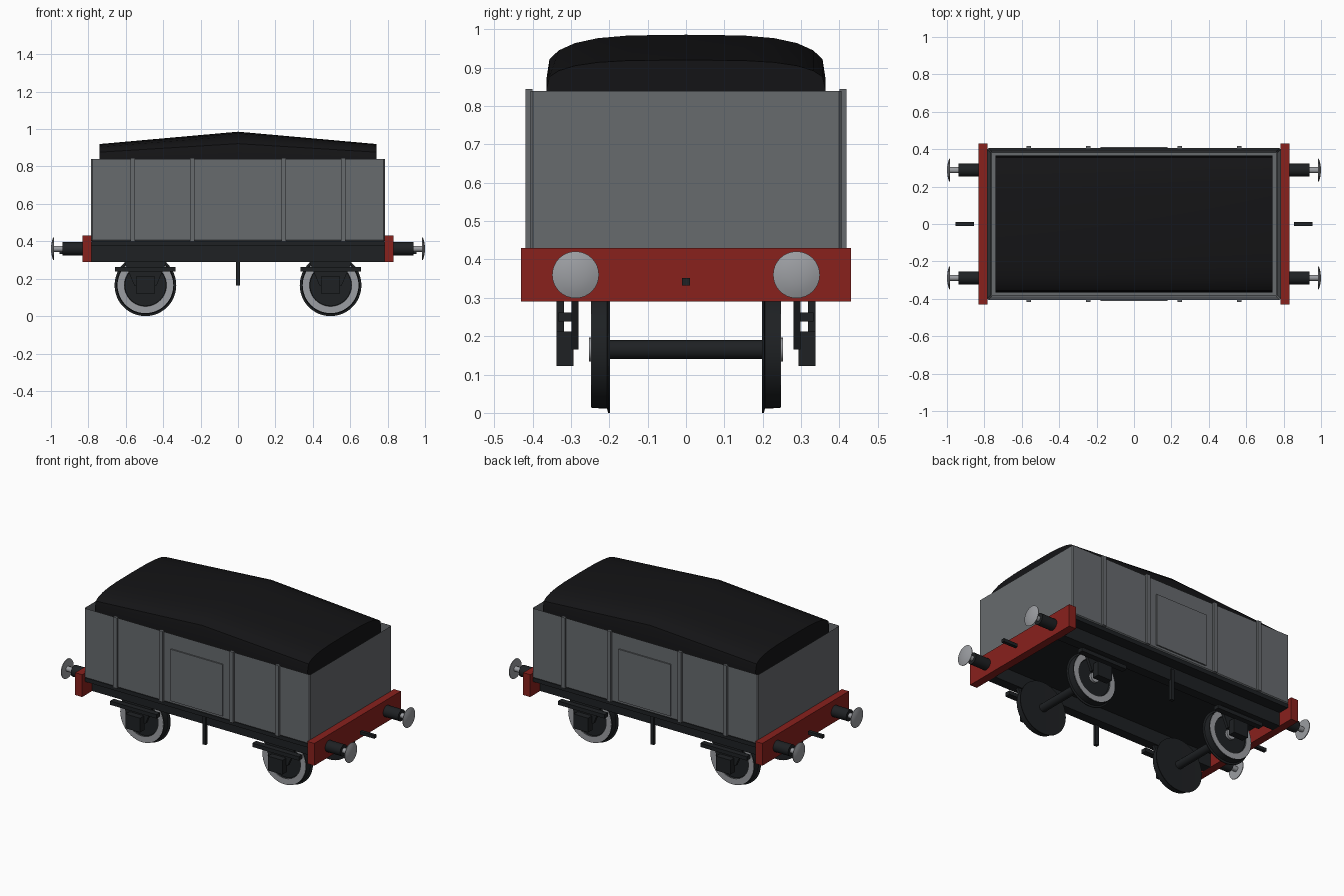
import bpy, bmesh, math
from mathutils import Matrix

if "Cube" in bpy.data.objects:
    bpy.data.objects.remove(bpy.data.objects["Cube"])


def material(name, rgb):
    m = bpy.data.materials.new(name)
    m.diffuse_color = (*rgb, 1)
    m.use_nodes = True
    m.node_tree.nodes["Principled BSDF"].inputs["Base Color"].default_value = m.diffuse_color
    return m


GREY = material("wagon_grey", (0.135, 0.145, 0.155))
RED = material("beam_red", (0.25, 0.015, 0.012))
BLACK = material("frame_black", (0.013, 0.015, 0.017))
COAL = material("coal_black", (0.007, 0.007, 0.008))
STEEL = material("steel", (0.33, 0.34, 0.36))


def finish(name, bm, mat, smooth=False):
    bmesh.ops.recalc_face_normals(bm, faces=bm.faces)
    me = bpy.data.meshes.new(name)
    bm.to_mesh(me)
    bm.free()
    ob = bpy.data.objects.new(name, me)
    bpy.context.collection.objects.link(ob)
    me.materials.append(mat)
    if smooth:
        bpy.ops.object.select_all(action='DESELECT')
        ob.select_set(True)
        bpy.context.view_layer.objects.active = ob
        bpy.ops.object.shade_smooth_by_angle(angle=math.radians(35))
    return ob


def box(name, x, y, z, mat):
    """Box from (min, max) pairs, in either order."""
    bm = bmesh.new()
    size = [abs(b - a) for a, b in (x, y, z)]
    mid = [(a + b) / 2 for a, b in (x, y, z)]
    bmesh.ops.create_cube(bm, size=1, matrix=Matrix.Translation(mid) @ Matrix.Diagonal((*size, 1)))
    return finish(name, bm, mat)


def lathe(name, profile, loc, axis, sign, mat, n=40, closed=False):
    """Spin (radius, distance) points about the x or y axis."""
    bm = bmesh.new()
    pts = [bm.verts.new((r, 0, d)) for r, d in profile]
    for a, b in zip(pts, pts[1:]):
        bm.edges.new((a, b))
    if closed:
        bm.edges.new((pts[-1], pts[0]))
    bmesh.ops.spin(bm, geom=bm.verts[:] + bm.edges[:], cent=(0, 0, 0), axis=(0, 0, 1),
                   angle=2 * math.pi, steps=n, use_duplicate=False)
    bmesh.ops.remove_doubles(bm, verts=bm.verts, dist=1e-5)
    turn = Matrix.Rotation(sign * math.pi / 2, 4, 'Y') if axis == 'x' else \
        Matrix.Rotation(-sign * math.pi / 2, 4, 'X')
    bm.transform(Matrix.Translation(loc) @ turn)
    return finish(name, bm, mat, True)


# Open-topped body: inset the top and push it down
bm = bmesh.new()
bmesh.ops.create_cube(bm, size=1, matrix=Matrix.Translation((0, 0, 0.6225)) @ Matrix.Diagonal((1.57, 0.81, 0.445, 1)))
top = max(bm.faces, key=lambda f: f.calc_center_median().z)
bmesh.ops.inset_region(bm, faces=[top], thickness=0.025)
bmesh.ops.translate(bm, verts=top.verts, vec=(0, 0, -0.40))
body = finish("wagon_body", bm, GREY)
bev = body.modifiers.new("edge_bevel", 'BEVEL')
bev.width, bev.segments = 0.006, 1

# Coal load: half section mirrored, lofted over three stations with a peak in the middle
half = [(0.365, 0), (0.364, 0.09), (0.356, 0.142), (0.332, 0.165), (0.29, 0.184), (0.23, 0.197), (0.15, 0.204)]
section = half + [(0, 0.206)] + [(-y, h) for y, h in reversed(half)]
bm = bmesh.new()
rings = [[bm.verts.new((x, y, 0.78 + h * k)) for y, h in section]
         for x, k in ((-0.74, 0.68), (0, 1), (0.74, 0.68))]
for a, b in zip(rings, rings[1:]):
    for i in range(len(section)):
        j = (i + 1) % len(section)
        bm.faces.new((a[i], a[j], b[j], b[i]))
bm.faces.new(rings[0])
bm.faces.new(rings[-1])
finish("coal_load", bm, COAL, True)

# Floor under the body
box("floor", (-0.785, 0.785), (-0.40, 0.40), (0.375, 0.40), BLACK)

for s in (-1, 1):
    # Side ribs and door
    for x in (-0.563, -0.245, 0.245, 0.563):
        box("side_rib", (x - 0.0125, x + 0.0125), (s * 0.40, s * 0.418), (0.40, 0.845), GREY)
    box("side_door", (-0.18, 0.18), (s * 0.40, s * 0.413), (0.42, 0.745), GREY)
    # Frame side and brake post
    box("frame_side", (-0.785, 0.785), (s * 0.27, s * 0.33), (0.29, 0.38), BLACK)
    box("brake_post", (-0.012, 0.012), (s * 0.318, s * 0.338), (0.165, 0.36), BLACK)
    # End beam and coupling bar
    box("end_beam", (s * 0.783, s * 0.832), (-0.43, 0.43), (0.29, 0.43), RED)
    box("coupling_bar", (s * 0.855, s * 0.955), (-0.01, 0.01), (0.332, 0.352), BLACK)
    # Buffers
    for y in (-0.288, 0.288):
        at = (0, y, 0.36)
        lathe("buffer_housing", [(0, 0.82), (0.035, 0.82), (0.035, 0.937), (0, 0.937)], at, 'x', s, BLACK, 24)
        lathe("buffer_rod", [(0, 0.93), (0.016, 0.93), (0.016, 0.99), (0, 0.99)], at, 'x', s, STEEL, 20)
        lathe("buffer_head", [(0, 0.984), (0.06, 0.984), (0.061, 0.988), (0.045, 0.994), (0.025, 0.998), (0, 1.0)],
              at, 'x', s, STEEL, 32)

for x in (-0.495, 0.495):
    c = (x, 0, 0.165)
    lathe("axle", [(0, -0.25), (0.025, -0.25), (0.025, 0.25), (0, 0.25)], c, 'y', 1, BLACK, 20)
    for s in (-1, 1):
        # Flanged wheel with a bright tyre face and hub
        lathe("wheel", [(0, 0.2), (0.165, 0.198), (0.165, 0.203), (0.154, 0.206), (0.152, 0.246),
                        (0.113, 0.246), (0.11, 0.238), (0, 0.238)], c, 'y', s, BLACK, 48)
        lathe("tyre_face", [(0.113, 0.24), (0.149, 0.24), (0.149, 0.248), (0.113, 0.248)],
              c, 'y', s, STEEL, 48, True)
        lathe("wheel_hub", [(0, 0.236), (0.031, 0.236), (0.031, 0.253), (0, 0.253)], c, 'y', s, STEEL, 24)
        # Axle guard plate, tapering downwards
        bm = bmesh.new()
        f = bm.faces.new([bm.verts.new((x + u, s * 0.28, z)) for u, z in
                          ((-0.115, 0.295), (-0.06, 0.165), (0.06, 0.165), (0.115, 0.295))])
        ext = bmesh.ops.extrude_face_region(bm, geom=[f])["geom"]
        bmesh.ops.translate(bm, verts=[v for v in ext if isinstance(v, bmesh.types.BMVert)], vec=(0, s * 0.019, 0))
        finish("axle_guard", bm, BLACK)
        # Axle box and spring
        box("axle_box", (x - 0.05, x + 0.05), (s * 0.293, s * 0.338), (0.122, 0.212), BLACK)
        box("spring", (x - 0.162, x + 0.162), (s * 0.297, s * 0.333), (0.238, 0.262), BLACK)
